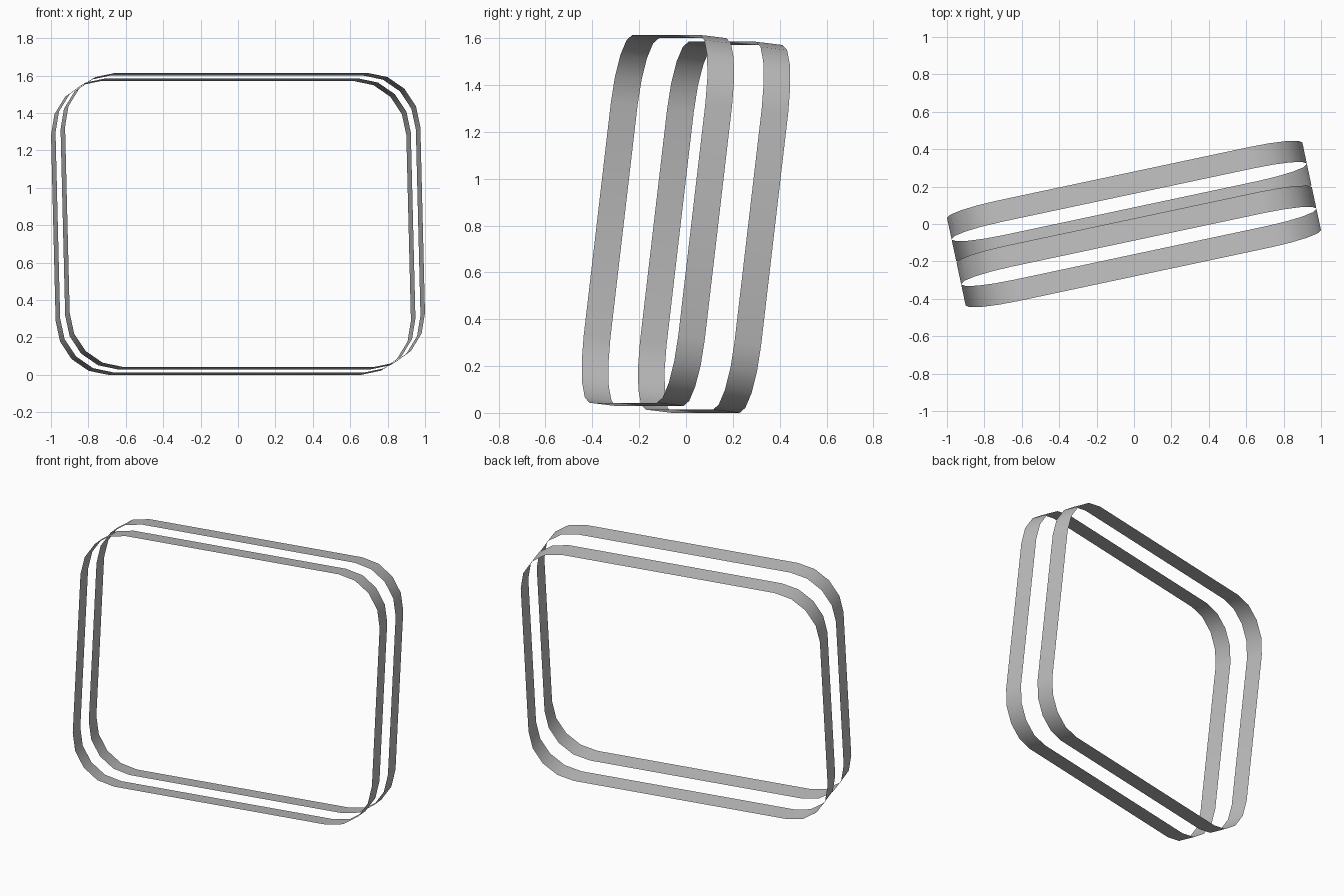
import bpy, bmesh, math
from mathutils import Matrix, Vector

cube = bpy.data.objects.get("Cube")
if cube:
    bpy.data.objects.remove(cube, do_unlink=True)

HALF_W, HALF_H = 0.971, 0.791     # outline half sizes
RX, RZ, STEPS = 0.28, 0.29, 4     # rounded corners
BAND, SPACING = 0.117, 0.247      # band depth and distance between bands

grey = bpy.data.materials.new("light grey")
grey.use_nodes = True
colour = (0.5, 0.5, 0.5, 1)
grey.diffuse_color = colour
grey.node_tree.nodes["Principled BSDF"].inputs["Base Color"].default_value = colour


def rounded_outline():
    """Rounded rectangle in the local xz plane."""
    points = []
    for corner, (sx, sz) in enumerate([(1, 1), (-1, 1), (-1, -1), (1, -1)]):
        for i in range(STEPS + 1):
            a = math.pi / 2 * (corner + i / STEPS)
            points.append((sx * (HALF_W - RX) + RX * math.cos(a),
                           sz * (HALF_H - RZ) + RZ * math.sin(a)))
    return points


def make_band(name, y, placement):
    """Thin open sheet running round the outline."""
    bm = bmesh.new()
    rings = [[bm.verts.new((x, y + dy, z)) for x, z in rounded_outline()]
             for dy in (-BAND / 2, BAND / 2)]
    front, back = rings
    for i in range(len(front)):
        j = (i + 1) % len(front)
        bm.faces.new((front[j], front[i], back[i], back[j])).smooth = True
    bm.transform(placement)
    bmesh.ops.recalc_face_normals(bm, faces=bm.faces)
    # Turn the sheet outwards
    centre = placement @ Vector((0, y, 0))
    face = max(bm.faces, key=lambda f: f.calc_center_median().z)
    if face.normal.dot(face.calc_center_median() - centre) < 0:
        bmesh.ops.reverse_faces(bm, faces=bm.faces)
    mesh = bpy.data.meshes.new(name)
    bm.to_mesh(mesh)
    bm.free()
    mesh.materials.append(grey)
    bpy.context.collection.objects.link(bpy.data.objects.new(name, mesh))


# Turned about the vertical and leaning back
placement = (Matrix.Translation((0, 0, 0.807))
             @ Matrix.Rotation(math.radians(12), 4, 'Z')
             @ Matrix.Rotation(math.radians(-6.8), 4, 'X'))
make_band("front_band", -SPACING / 2, placement)
make_band("back_band", SPACING / 2, placement)
